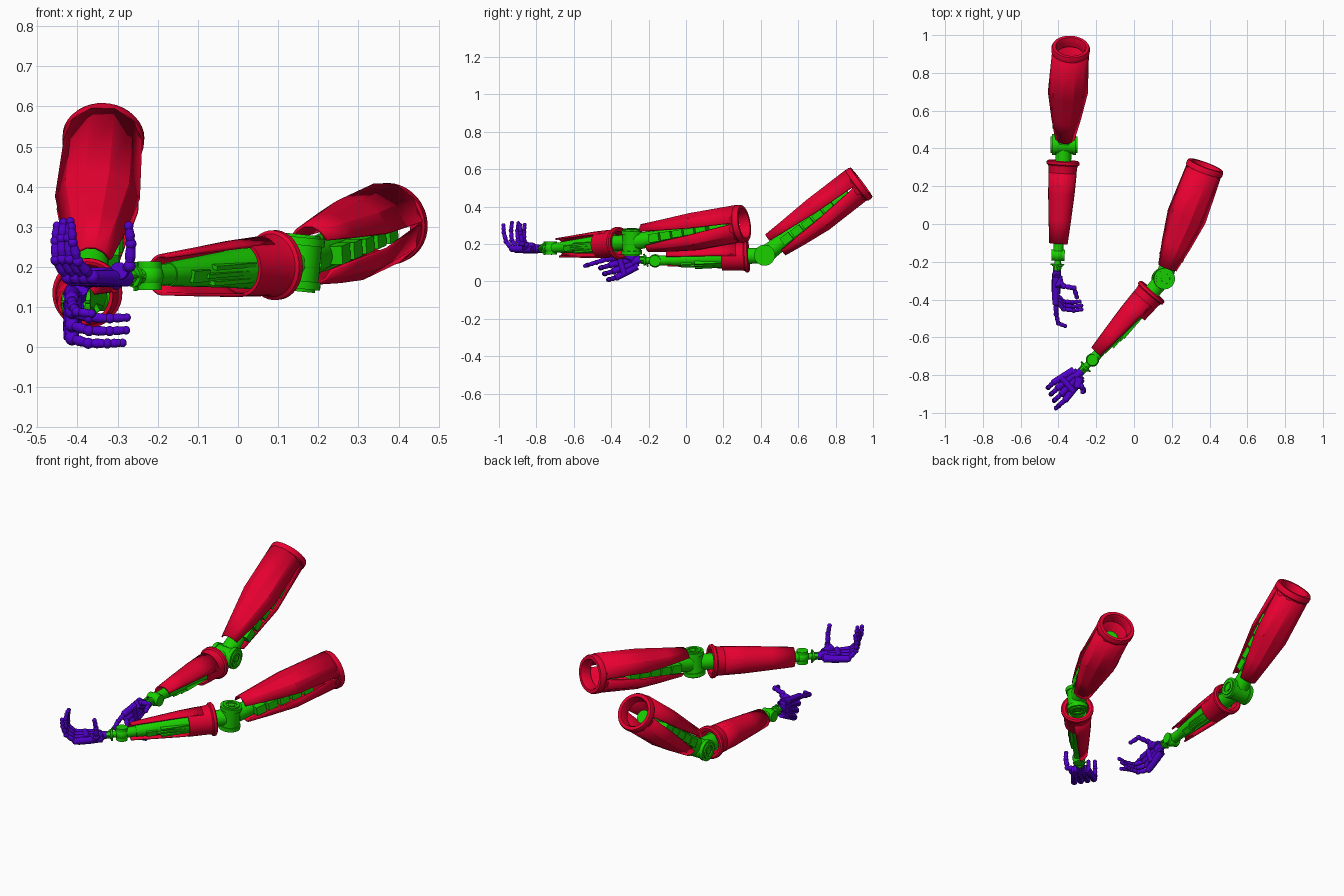
import bpy, bmesh, math
from mathutils import Vector as V, Matrix

if "Cube" in bpy.data.objects:
    bpy.data.objects.remove(bpy.data.objects["Cube"])


def material(name, col):
    m = bpy.data.materials.new(name)
    m.diffuse_color = (*col, 1)
    m.use_nodes = True
    m.node_tree.nodes["Principled BSDF"].inputs["Base Color"].default_value = m.diffuse_color
    return m


RED = material("red_shell", (0.8, 0.0, 0.03))
GREEN = material("green_frame", (0.01, 0.63, 0.0))
PURPLE = material("purple_hand", (0.085, 0.0, 0.6))
K = 1.1  # hand scale


def frame(o, d, u):
    """Matrix whose z runs along d and whose x leans toward u."""
    z = V(d).normalized()
    x = (V(u) - z * V(u).dot(z)).normalized()
    m = Matrix((x, z.cross(x), z)).transposed().to_4x4()
    m.translation = V(o)
    return m


def make(name, bm, mat, m=Matrix(), smooth=35, thick=0):
    bmesh.ops.recalc_face_normals(bm, faces=bm.faces)
    me = bpy.data.meshes.new(name)
    bm.to_mesh(me)
    bm.free()
    me.transform(m)
    me.materials.append(mat)
    ob = bpy.data.objects.new(name, me)
    bpy.context.collection.objects.link(ob)
    if thick:
        s = ob.modifiers.new("thickness", 'SOLIDIFY')
        s.thickness, s.offset = thick, -1
    bpy.ops.object.select_all(action='DESELECT')
    ob.select_set(True)
    bpy.context.view_layer.objects.active = ob
    bpy.ops.object.shade_smooth_by_angle(angle=math.radians(smooth))
    return ob


def rod(bm, p, q, r1, r2=None, seg=16):
    p, q = V(p), V(q)
    d = q - p
    m = Matrix.Translation((p + q) / 2) @ d.to_track_quat('Z', 'Y').to_matrix().to_4x4()
    bmesh.ops.create_cone(bm, cap_ends=True, segments=seg, radius1=r1,
                          radius2=r1 if r2 is None else r2, depth=d.length, matrix=m)


def ball(bm, p, r):
    bmesh.ops.create_uvsphere(bm, u_segments=14, v_segments=8, radius=r,
                              matrix=Matrix.Translation(V(p)))


def box(bm, c, size):
    bmesh.ops.create_cube(bm, size=1, matrix=Matrix.Translation(V(c)) @ Matrix.Diagonal((*size, 1)))


def lathe(bm, prof, seg=36):
    """Closed profile of (radius, height) turned about z."""
    rings = [[bm.verts.new((r * math.cos(a), r * math.sin(a), t)) for r, t in prof]
             for a in [2 * math.pi * i / seg for i in range(seg)]]
    n = len(prof)
    for i in range(seg):
        a, b = rings[i], rings[(i + 1) % seg]
        for j in range(n):
            bm.faces.new((a[j], b[j], b[(j + 1) % n], a[(j + 1) % n]))


def open_shell(name, secs, m, n, smooth, start=0, span=360):
    """Arc-shaped shell; sections are (height, rx, ry, degrees trimmed at each end)."""
    bm = bmesh.new()
    rows = []
    for t, rx, ry, trim in secs:
        angles = [math.radians(start + trim + (span - 2 * trim) * i / n) for i in range(n + 1)]
        rows.append([bm.verts.new((rx * math.cos(a), ry * math.sin(a), t)) for a in angles])
    for a, b in zip(rows, rows[1:]):
        for i in range(n):
            bm.faces.new((a[i], a[i + 1], b[i + 1], b[i]))
    make(name, bm, RED, m, smooth, 0.008)


def upper_arm(tag, m):
    # two half shells with a tapering gap on either side
    open_shell(tag + "_upper_shell_top", [(0.07, 0.062, 0.088, 34), (0.2, 0.085, 0.095, 22),
               (0.36, 0.108, 0.105, 11), (0.62, 0.098, 0.108, 4)], m, 5, 10, 180, 180)
    open_shell(tag + "_upper_shell_bottom", [(0.09, 0.06, 0.07, 30), (0.22, 0.08, 0.088, 18),
               (0.36, 0.104, 0.103, 12), (0.61, 0.097, 0.1, 0)], m, 5, 10, 0, 180)
    bm = bmesh.new()
    lathe(bm, [(0.072, 0.595), (0.094, 0.595), (0.096, 0.615), (0.102, 0.62), (0.102, 0.64),
               (0.097, 0.65), (0.08, 0.65), (0.072, 0.632)])
    make(tag + "_shoulder_rim", bm, RED, m)
    # inner bone with stepped plates on both sides
    bm = bmesh.new()
    rod(bm, (0, 0, 0.03), (0, 0, 0.14), 0.046, 0.04, 24)
    rod(bm, (0, 0, 0.14), (0, 0, 0.48), 0.04, 0.034, 24)
    rod(bm, (0, 0, 0.48), (0, 0, 0.56), 0.036, 0.036, 24)
    for s in (-1, 1):
        for i, t in enumerate((0.15, 0.22, 0.29, 0.36, 0.43)):
            box(bm, (s * (0.037 + 0.006 * i), 0, t), (0.06, 0.046 - 0.004 * i, 0.058))
        box(bm, (0, s * 0.036, 0.25), (0.03, 0.012, 0.24))
    make(tag + "_upper_bone", bm, GREEN, m)


def elbow(tag, m):
    # hinge barrel along local z with stepped caps
    bm = bmesh.new()
    rod(bm, (0, 0, -0.058), (0, 0, 0.058), 0.05, seg=32)
    for s in (-1, 1):
        rod(bm, (0, 0, s * 0.044), (0, 0, s * 0.064), 0.056, seg=32)
        lathe(bm, [(0.028, s * 0.06), (0.044, s * 0.06), (0.044, s * 0.071), (0.028, s * 0.071)], 28)
        rod(bm, (0, 0, s * 0.06), (0, 0, s * 0.068), 0.018, seg=20)
    make(tag + "_elbow_hinge", bm, GREEN, m)


def forearm(tag, m, length):
    bm = bmesh.new()
    lathe(bm, [(0.062, 0.088), (0.078, 0.084), (0.087, 0.09), (0.087, 0.104), (0.079, 0.11),
               (0.075, 0.125), (0.071, 0.23), (0.062, 0.23)])
    make(tag + "_forearm_cuff", bm, RED, m)
    open_shell(tag + "_forearm_shell", [(0.15, 0.075, 0.075, 62), (0.26, 0.07, 0.071, 68),
               (0.4, 0.059, 0.061, 74), (0.525, 0.048, 0.052, 82)], m, 14, 25)
    bm = bmesh.new()
    rod(bm, (0, 0, 0.03), (0, 0, 0.12), 0.042, seg=24)
    rod(bm, (0, 0, 0.12), (0, 0, 0.2), 0.05, 0.054, 24)
    rod(bm, (0, 0, 0.2), (0, 0, 0.28), 0.054, 0.046, 24)
    rod(bm, (0, 0, 0.28), (0, 0, 0.5), 0.046, 0.03, 24)
    rod(bm, (0, 0, 0.5), (0, 0, length), 0.027, seg=20)
    for s in (-1, 0, 1):
        box(bm, (0.036, s * 0.02, 0.3), (0.026, 0.011, 0.15 if s else 0.2))
    box(bm, (0.034, 0, 0.42), (0.016, 0.03, 0.06))
    make(tag + "_forearm_bone", bm, GREEN, m)


def wrist(tag, p, q, s, n):
    p, q, s, n = V(p), V(q), V(s), V(n)
    bm = bmesh.new()
    ball(bm, p, 0.036)
    rod(bm, p - n * 0.035, p + n * 0.035, 0.03, seg=24)
    rod(bm, p, q, 0.02, 0.014)
    mid = p.lerp(q, 0.55)
    rod(bm, mid, mid.lerp(q, 0.25), 0.027)
    for a in (s, n):
        rod(bm, mid - a * 0.036, mid + a * 0.036, 0.005, seg=8)
        for k in (-1, 1):
            rod(bm, mid + a * 0.02 * k, q + a * 0.016 * k, 0.004, seg=8)
    make(tag + "_wrist", bm, GREEN)


def finger(name, pts, r):
    bm = bmesh.new()
    for i, (a, b) in enumerate(zip(pts, pts[1:])):
        k = r * (1 - 0.08 * i)
        ball(bm, a, k * 1.12)
        rod(bm, a.lerp(b, 0.12), a.lerp(b, 0.45), k * 0.75, k, 12)
        rod(bm, a.lerp(b, 0.45), b, k, k * 0.75, 12)
    ball(bm, pts[-1], r * 0.8)
    make(name, bm, PURPLE)


def hand(tag, o, f, n, s, index, thumb):
    o, f, n, s = V(o), V(f).normalized(), V(n).normalized(), V(s).normalized()
    at = lambda a, b, c: o + (f * a + n * b + s * c) * K
    # palm: a wrist block plus one tapered bone plate per finger
    bm = bmesh.new()
    rod(bm, at(-0.01, 0, 0), at(0.035, 0, 0), 0.02, 0.026)
    rod(bm, at(0.02, 0, -0.03), at(0.02, 0, 0.035), 0.018)
    for i in range(4):
        c = 0.05 - 0.033 * i
        rod(bm, at(0.015, -0.003, c * 0.55), at(0.137 - 0.005 * i, 0, c), 0.021, 0.017)
        ball(bm, at(0.14 - 0.005 * i, 0, c), 0.018)
        rod(bm, at(0.05, -0.018, c * 0.7), at(0.125, -0.014, c), 0.006, seg=8)
    rod(bm, at(0.085, 0.006, -0.04), at(0.085, 0.006, 0.045), 0.017)
    rod(bm, at(0.02, 0.008, 0.015), at(0.06, 0.014, 0.05), 0.022)
    make(tag + "_palm", bm, PURPLE)
    # fingers curl from forward toward the palm normal
    names = ("index", "middle", "ring", "little")
    curls = (index, (44, 84, 100), (46, 86, 100), (48, 88, 98))
    for i, (nm, curl) in enumerate(zip(names, curls)):
        p = at(0.143 - 0.005 * i, 0, 0.05 - 0.033 * i)
        pts = [p]
        for ang, ln in zip(curl, (0.06, 0.05, 0.04)):
            a = math.radians(ang)
            p = p + (f * math.cos(a) + n * math.sin(a)) * ln * (1, 1.06, 1.03, 0.95)[i]
            pts.append(p)
        finger(f"{tag}_{nm}_finger", pts, 0.0135)
    finger(tag + "_thumb", [at(0.035, 0.01, 0.03)] + [at(*t) for t in thumb], 0.015)


def arm(tag, shoulder, elb, wri, hinge, up_open, fore_open, q, f, n, s, index, thumb):
    e, w = V(elb), V(wri)
    upper_arm(tag, frame(e, V(shoulder) - e, up_open))
    elbow(tag, frame(e, hinge, (0, 1, 0)))
    forearm(tag, frame(e, w - e, fore_open), (w - e).length)
    wrist(tag, w, q, s, n)
    hand(tag, q, f, n, s, index, thumb)


# the two arms: shoulder, elbow, wrist, hinge axis, open sides, then the hand frame
arm("left_arm", (-0.335, 0.93, 0.525), (-0.37, 0.42, 0.14), (-0.402, -0.165, 0.11),
    (1, 0, 0), (1, 0, 0), (0.6, 0, -1),
    (-0.408, -0.255, 0.115), (-0.04, -0.95, -0.3), (1, -0.04, 0), (0, -0.3, 0.95), (5, 14, 70),
    [(0.05, 0.035, 0.06), (0.055, 0.085, 0.07), (0.1, 0.1, 0.07)])
arm("right_arm", (0.38, 0.31, 0.31), (0.155, -0.29, 0.21), (-0.22, -0.72, 0.178),
    (0.1, 0, 1), (1, -0.4, 0), (0.75, -0.65, -0.25),
    (-0.285, -0.785, 0.175), (-0.74, -0.67, 0), (0, 0, 1), (0.67, -0.74, 0), (40, 70, 85),
    [(0.045, 0.025, 0.07), (0.048, 0.075, 0.078), (0.055, 0.115, 0.078)])
